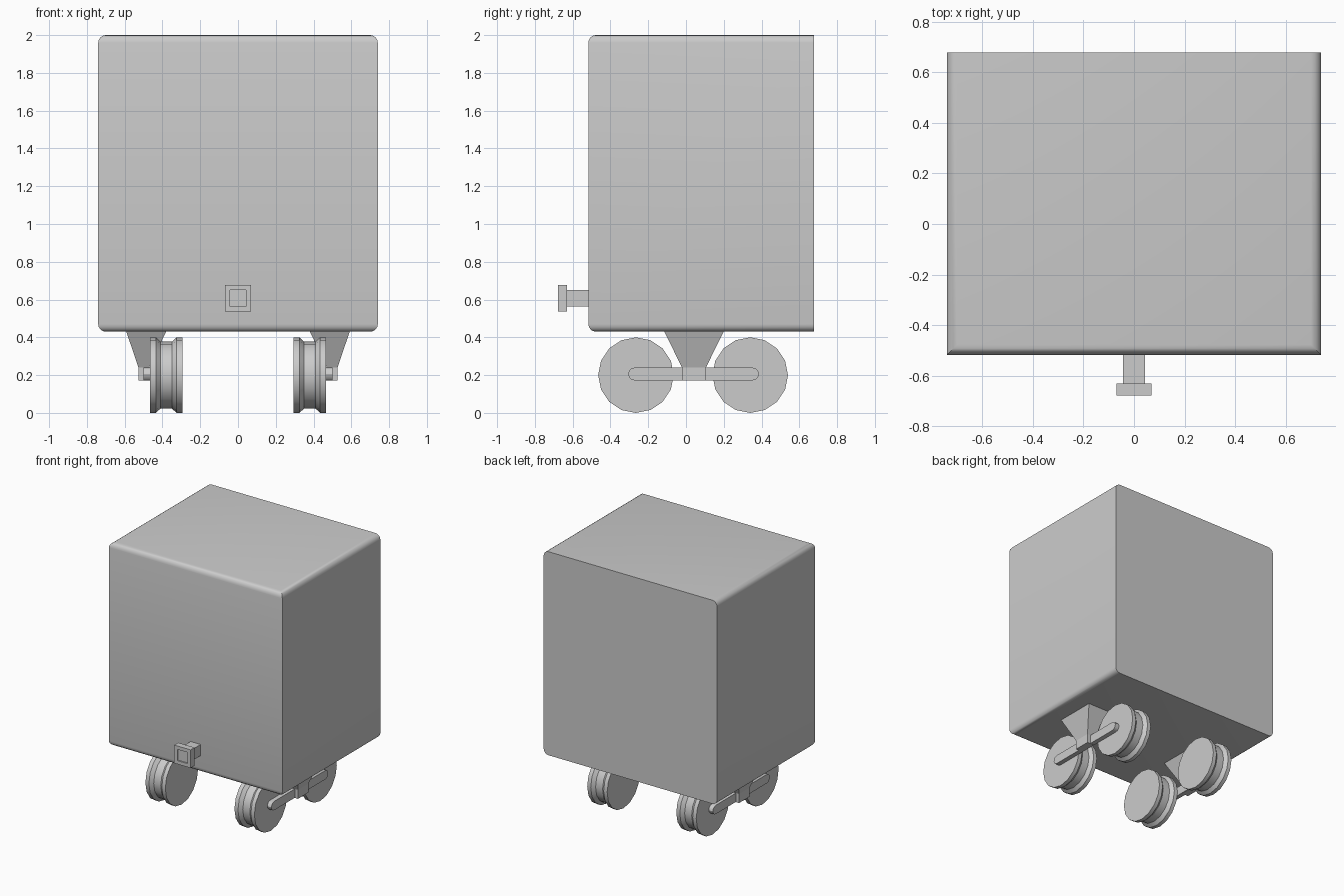
import bpy, bmesh, math

if "Cube" in bpy.data.objects:
    bpy.data.objects.remove(bpy.data.objects["Cube"])


def make_object(name, bm, smooth=False):
    bmesh.ops.recalc_face_normals(bm, faces=bm.faces)
    mesh = bpy.data.meshes.new(name)
    bm.to_mesh(mesh)
    bm.free()
    obj = bpy.data.objects.new(name, mesh)
    bpy.context.collection.objects.link(obj)
    if smooth:
        bpy.ops.object.select_all(action='DESELECT')
        obj.select_set(True)
        bpy.context.view_layer.objects.active = obj
        bpy.ops.object.shade_smooth_by_angle(angle=math.radians(30))
    return obj


def loft(bm, rings):
    """Skin closed rings of points and cap both ends."""
    loops = [[bm.verts.new(p) for p in ring] for ring in rings]
    n = len(loops[0])
    for a, b in zip(loops, loops[1:]):
        for i in range(n):
            j = (i + 1) % n
            bm.faces.new((a[i], a[j], b[j], b[i]))
    bm.faces.new(loops[0])
    bm.faces.new(loops[-1])


def rect_xy(x0, x1, y0, y1, z):
    return [(x0, y0, z), (x1, y0, z), (x1, y1, z), (x0, y1, z)]


def square_xz(r, y, z=0.607):
    return [(-r, y, z - r), (r, y, z - r), (r, y, z + r), (-r, y, z + r)]


# Body: box with rounded lengthwise edges and rounded front top/bottom edges
BACK, FRONT = 0.678, -0.517
bm = bmesh.new()
loft(bm, [rect_xy(-0.74, 0.74, FRONT, BACK, z) for z in (0.43, 2.0)])
rounded = []
for e in bm.edges:
    a, b = e.verts
    lengthwise = abs(a.co.y - b.co.y) > 0.1
    front_cross = abs(a.co.x - b.co.x) > 0.1 and a.co.y < 0
    if lengthwise or front_cross:
        rounded.append(e)
bmesh.ops.bevel(bm, geom=rounded, offset=0.04, segments=4, profile=0.5, affect='EDGES')
make_object("body", bm, True)

# Coupler: square stem, wider end plate with a shallow socket
bm = bmesh.new()
loft(bm, [square_xz(r, y) for r, y in ((0.043, FRONT), (0.043, -0.63), (0.07, -0.63),
                                       (0.07, -0.678), (0.043, -0.678), (0.043, -0.668))])
make_object("coupler", bm)

# Wheels: grooved 16-sided rollers, profile as (x offset, radius)
WHEEL = [(-0.085, 0.2), (-0.055, 0.2), (-0.03, 0.177), (0.03, 0.177), (0.055, 0.2), (0.085, 0.2)]
for side, label in ((-1, "left"), (1, "right")):
    for cy, pos in ((-0.265, "front"), (0.34, "rear")):
        bm = bmesh.new()
        rings = []
        for dx, r in WHEEL:
            rings.append([(side * (0.38 + dx), cy + r * math.cos(i * math.pi / 8),
                           0.2 + r * math.sin(i * math.pi / 8)) for i in range(16)])
        loft(bm, rings)
        make_object(f"{pos}_{label}_wheel", bm, True)

    # Bar with round ends joining the two wheels
    bm = bmesh.new()
    outline = []
    for cy, start in ((0.352, -90), (-0.272, 90)):
        for i in range(7):
            a = math.radians(start + i * 30)
            outline.append((cy + 0.034 * math.cos(a), 0.206 + 0.034 * math.sin(a)))
    loft(bm, [[(side * x, y, z) for y, z in outline] for x in (0.465, 0.5)])
    make_object(f"{label}_axle_bar", bm, True)

    # Bracket tapering from the body underside to a small block on the bar
    bm = bmesh.new()
    loft(bm, [[(side * x, y, z) for x, y, z in ring] for ring in (
        rect_xy(0.38, 0.592, -0.115, 0.2, 0.432),
        rect_xy(0.47, 0.527, -0.022, 0.106, 0.241),
        rect_xy(0.47, 0.527, -0.022, 0.106, 0.171))])
    make_object(f"{label}_bracket", bm)
